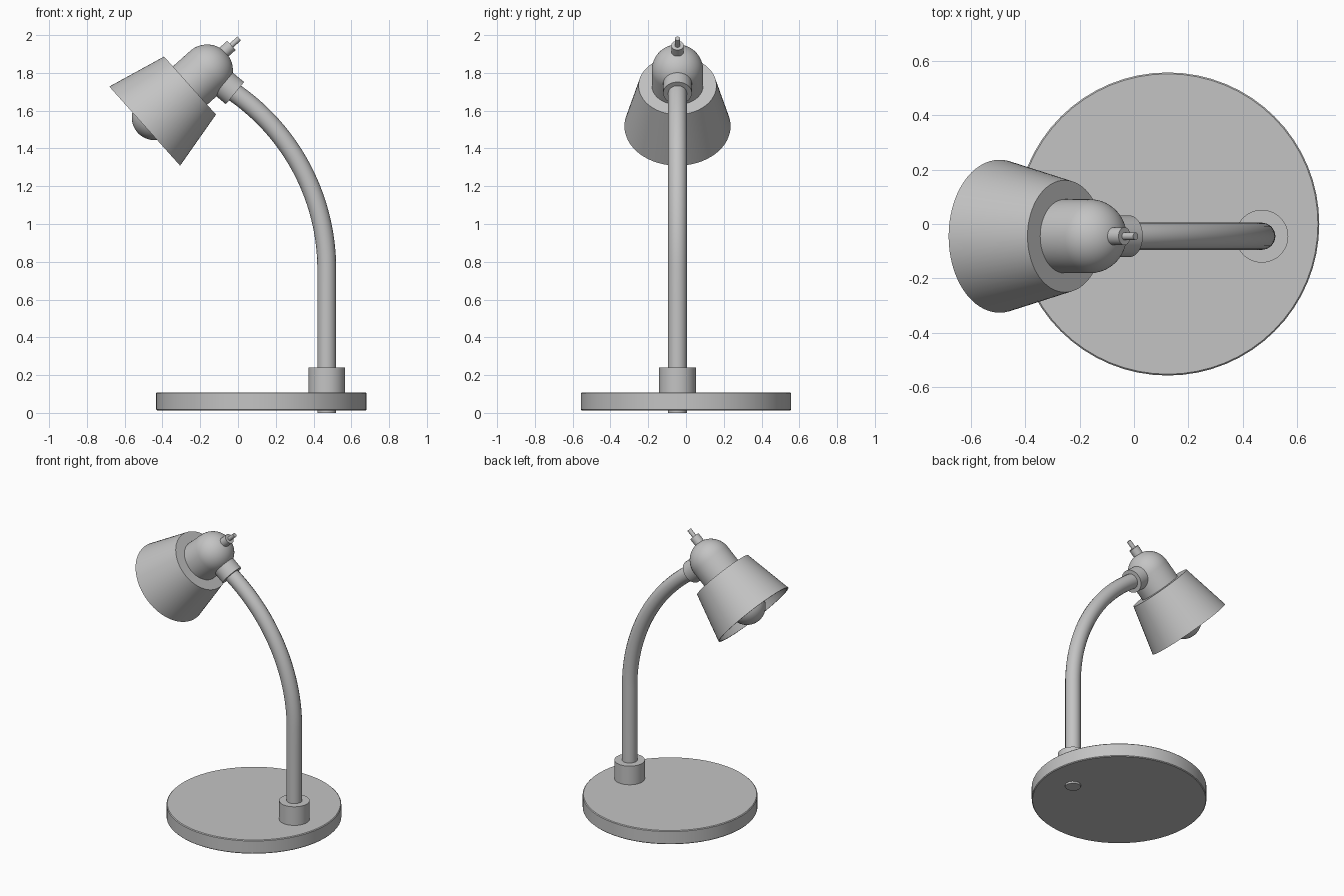
import bpy, bmesh
from math import sin, cos, pi, radians
from mathutils import Vector, Matrix

if "Cube" in bpy.data.objects:
    bpy.data.objects.remove(bpy.data.objects["Cube"], do_unlink=True)

GREY = (0.55, 0.55, 0.55, 1)
grey = bpy.data.materials.new("grey_metal")
grey.use_nodes = True
grey.diffuse_color = GREY
grey.node_tree.nodes["Principled BSDF"].inputs["Base Color"].default_value = GREY


def finish(obj):
    """Assign the colour and smooth everything except sharp rims."""
    obj.data.materials.clear()
    obj.data.materials.append(grey)
    bpy.ops.object.select_all(action='DESELECT')
    obj.select_set(True)
    bpy.context.view_layer.objects.active = obj
    bpy.ops.object.shade_smooth_by_angle(angle=radians(35))
    return obj


def lathe(name, profile, origin, axis=(0, 0, 1), steps=64):
    """Revolve (radius, height) points about an axis through origin."""
    bm = bmesh.new()
    verts = [bm.verts.new((r, 0, h)) for r, h in profile]
    edges = [bm.edges.new(pair) for pair in zip(verts, verts[1:])]
    bmesh.ops.spin(bm, geom=verts + edges, cent=(0, 0, 0), axis=(0, 0, 1),
                   angle=2 * pi, steps=steps)
    bmesh.ops.remove_doubles(bm, verts=bm.verts, dist=0.0002)
    bmesh.ops.recalc_face_normals(bm, faces=bm.faces)
    mesh = bpy.data.meshes.new(name)
    bm.to_mesh(mesh)
    bm.free()
    obj = bpy.data.objects.new(name, mesh)
    bpy.context.collection.objects.link(obj)
    turn = Vector(axis).to_track_quat('Z', 'Y').to_matrix().to_4x4()
    obj.matrix_world = Matrix.Translation(origin) @ turn
    return finish(obj)


def rod(r, low, high):
    """Profile of a plain capped cylinder."""
    return [(0, low), (r, low), (r, high), (0, high)]


def arc(r, centre, start, end, count=14):
    """Circular profile points between two angles in degrees."""
    angles = [radians(start + (end - start) * i / count) for i in range(count + 1)]
    return [(r * cos(a), centre + r * sin(a)) for a in angles]


# Round base with a slightly softened edge, and the collar holding the arm
ARM_X, ARM_Y = 0.47, -0.045
R, B, LOW, HIGH = 0.557, 0.005, 0.013, 0.109
lathe("base", [(0, LOW), (R - B, LOW), (R, LOW + B), (R, HIGH - B),
               (R - B, HIGH), (0, HIGH)], (0.124, 0, 0))
lathe("base_collar", rod(0.097, 0.1, 0.24), (ARM_X, ARM_Y, 0), steps=48)

# Arm: a straight tube that bends over toward the head
BEND_Z, BEND_R, BEND_ANGLE = 0.76, 1.14, 56
path = [(ARM_X, ARM_Y, 0), (ARM_X, ARM_Y, BEND_Z / 2)]
for i in range(29):
    a = radians(BEND_ANGLE * i / 28)
    path.append((ARM_X - BEND_R * (1 - cos(a)), ARM_Y, BEND_Z + BEND_R * sin(a)))
curve = bpy.data.curves.new("arm", 'CURVE')
curve.dimensions = '3D'
curve.bevel_depth = 0.05
curve.bevel_resolution = 6
curve.use_fill_caps = True
spline = curve.splines.new('POLY')
spline.points.add(len(path) - 1)
for point, co in zip(spline.points, path):
    point.co = (*co, 1)
arm = bpy.data.objects.new("arm", curve)
bpy.context.collection.objects.link(arm)
bpy.context.view_layer.objects.active = arm
arm.select_set(True)
bpy.ops.object.convert(target='MESH')
finish(bpy.context.view_layer.objects.active)

# Head frame: origin at the shade's closed end, axis pointing up and back
HEAD = Vector((-0.254, ARM_Y, 1.733))
AXIS = Vector((0.745, 0, 0.667)).normalized()
SIDE = Vector((-AXIS.z, 0, AXIS.x))

# Flared shade, thin walled and open at the front
lathe("shade", [(0, 0), (0.206, 0), (0.281, -0.322), (0.271, -0.322),
                (0.198, -0.012), (0, -0.012)], HEAD, AXIS)

# Domed lamp housing
DOME_R, DOME_C = 0.136, 0.122
lathe("housing", [(0, -0.005), (DOME_R, -0.005)] + arc(DOME_R, DOME_C, 0, 90),
      HEAD, AXIS)

# Joint between arm and housing, aimed at the dome's centre
joint = Vector((-0.016, ARM_Y, 1.693))
lathe("arm_joint", rod(0.076, 0, 0.13), joint,
      HEAD + AXIS * DOME_C - joint, steps=48)

# Switch on top of the dome
switch = HEAD + SIDE * 0.012
lathe("switch_base", rod(0.033, 0.23, 0.305), switch, AXIS, steps=32)
lathe("switch_pin", rod(0.014, 0.29, 0.36), switch, AXIS, steps=24)

# Bulb with a tapering neck, and its socket
lathe("bulb", arc(0.12, -0.253, -90, 40, 20)
      + [(0.07, -0.145), (0.055, -0.11), (0.05, -0.07), (0, -0.07)],
      HEAD, AXIS, steps=48)
lathe("socket", rod(0.06, -0.085, -0.005), HEAD, AXIS, steps=32)
